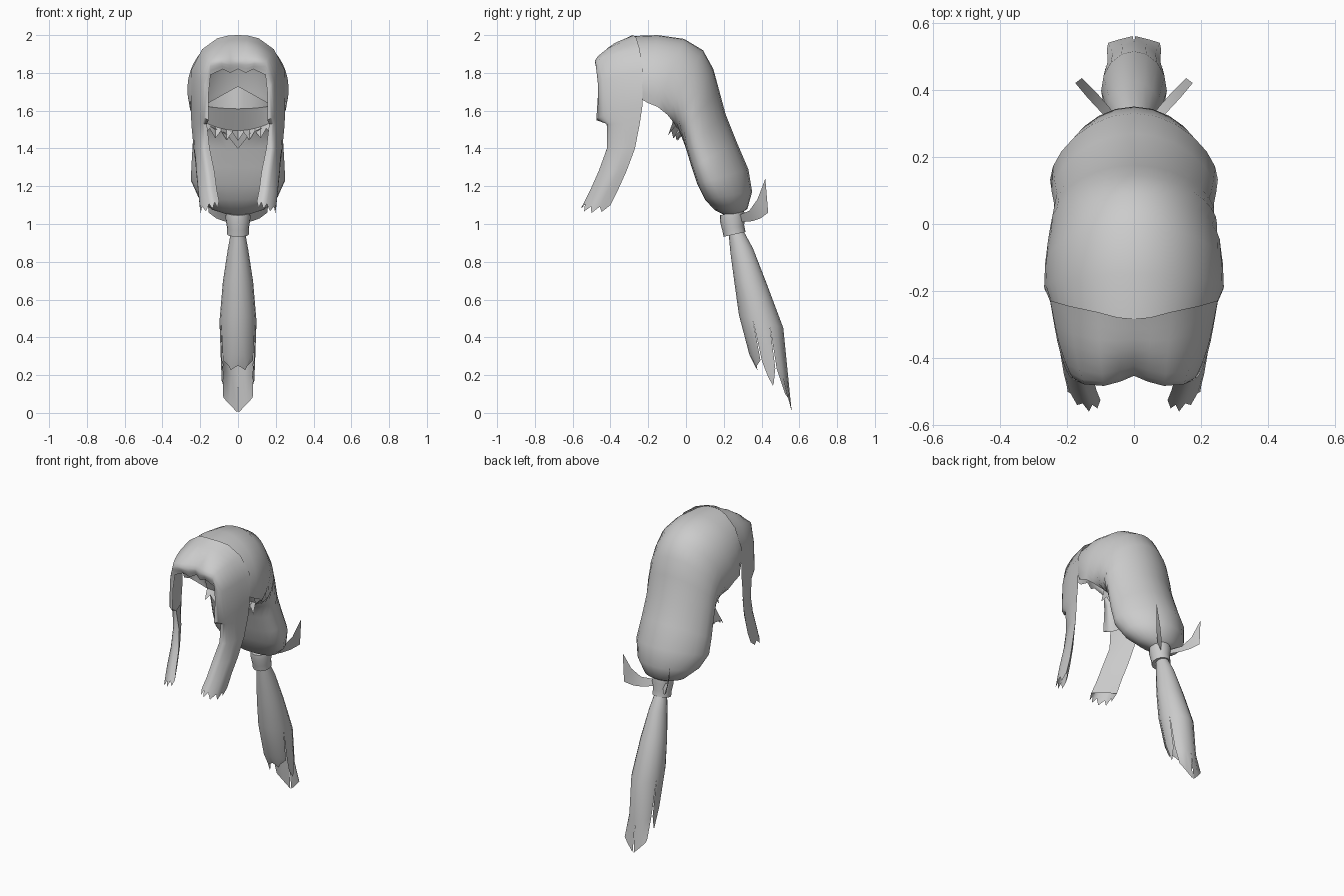
import bpy, bmesh, math
from mathutils import Vector as V

if "Cube" in bpy.data.objects:
    bpy.data.objects.remove(bpy.data.objects["Cube"])

mat = bpy.data.materials.new("hair_grey")
mat.diffuse_color = (0.6, 0.6, 0.6, 1)
mat.use_nodes = True
mat.node_tree.nodes["Principled BSDF"].inputs["Base Color"].default_value = mat.diffuse_color


def finish(name, bm, mirror=False, angle=50):
    bmesh.ops.remove_doubles(bm, verts=bm.verts[:], dist=0.0005)
    bmesh.ops.recalc_face_normals(bm, faces=bm.faces[:])
    me = bpy.data.meshes.new(name)
    bm.to_mesh(me)
    bm.free()
    me.materials.append(mat)
    ob = bpy.data.objects.new(name, me)
    bpy.context.collection.objects.link(ob)
    if mirror:
        m = ob.modifiers.new("Mirror", 'MIRROR')
        m.merge_threshold = 0.001
    bpy.ops.object.select_all(action='DESELECT')
    ob.select_set(True)
    bpy.context.view_layer.objects.active = ob
    bpy.ops.object.shade_smooth_by_angle(angle=math.radians(angle))
    return ob


def loft(bm, rows):
    """Skin a grid of points; returns the grid of vertices."""
    g = [[bm.verts.new(p) for p in r] for r in rows]
    for a, b in zip(g, g[1:]):
        for i in range(len(a) - 1):
            bm.faces.new((a[i], a[i + 1], b[i + 1], b[i]))
    return g


def spline(pts, n):
    """Evenly sampled smooth curve through the points."""
    p = [V(q) for q in pts]
    p = [2 * p[0] - p[1]] + p + [2 * p[-1] - p[-2]]
    out = []
    for k in range(n + 1):
        u = k / n * (len(pts) - 1)
        i = min(int(u), len(pts) - 2)
        t = u - i
        a, b, c, d = p[i:i + 4]
        out.append(0.5 * (2 * b + (c - a) * t + (2 * a - 5 * b + 4 * c - d) * t * t
                          + (3 * b - a - 3 * c + d) * t ** 3))
    return out


# Back hair: open hood that closes into a bag above the tie
# outer y, z, inner y, z, half width, half sweep angle, roundness of the back
stations = [
    (-.29, 1.995, -.235, 1.66, .243, 105, 1), (-.15, 2.0, -.20, 1.64, .268, 105, 1),
    (-.01, 1.98, -.15, 1.62, .265, 105, 1), (.09, 1.92, -.10, 1.58, .258, 110, 1.2),
    (.145, 1.82, -.06, 1.53, .248, 135, 1.4), (.175, 1.71, -.03, 1.48, .240, 165, 1.6),
    (.21, 1.58, .0, 1.40, .238, 180, 1.8),
    (.27, 1.43, .03, 1.30, .245, 180, 1.9), (.33, 1.29, .06, 1.21, .250, 180, 1.9),
    (.35, 1.17, .10, 1.13, .210, 180, 1.7), (.325, 1.08, .15, 1.075, .140, 180, 1.3),
    (.28, 1.05, .20, 1.05, .055, 180, 1)]
rows = []
for oy, oz, ey, ez, w, sweep, p in stations:
    low = math.cos(math.radians(sweep))
    row = []
    for k in range(25):
        a = math.radians(sweep) * (k / 12 - 1)
        f = max(0, (math.cos(a) - low) / (1 - low)) ** p
        row.append((w * math.sin(a), ey + (oy - ey) * f, ez + (oz - ez) * f))
    rows.append(row)
bm = bmesh.new()
loft(bm, rows)
finish("back_hair", bm)

# Nape lining inside the hood, ending in spikes
bm = bmesh.new()
back, ridge, hem, tips = [], [], [], []
for k in range(-6, 7):
    x = .03 * k
    s = (k / 6) ** 2
    back.append((x, .10 - .06 * s, 1.73 - .10 * abs(k / 6)))
    ridge.append((x, -.07 - .03 * s, 1.61 + .015 * s))
    hem.append((x, .0 - .07 * s, 1.495 + .045 * s))
    tips.append((x, -.045 - .05 * s, (1.44 if k % 2 == 0 else 1.485) + .03 * s))
loft(bm, [back, ridge, hem, tips])
finish("nape_lining", bm, angle=30)

# Fringe and side locks: each row runs from the inner front edge to the rear edge
half = [
    [(0, -.44, 1.82), (0, -.45, 1.87), (0, -.38, 1.95), (0, -.283, 2.0)],
    [(.04, -.455, 1.80), (.04, -.467, 1.87), (.045, -.39, 1.95), (.05, -.278, 1.998)],
    [(.08, -.465, 1.82), (.09, -.48, 1.87), (.10, -.395, 1.94), (.11, -.262, 1.983)],
    [(.145, -.46, 1.79), (.15, -.475, 1.86), (.175, -.38, 1.90), (.19, -.245, 1.925)],
    [(.155, -.465, 1.70), (.185, -.455, 1.75), (.222, -.36, 1.78), (.25, -.228, 1.81)],
    [(.155, -.475, 1.55), (.195, -.45, 1.57), (.226, -.36, 1.60), (.25, -.23, 1.63)],
    [(.165, -.42, 1.53), (.20, -.41, 1.53), (.228, -.34, 1.53), (.247, -.245, 1.53)],
    [(.15, -.41, 1.40), (.19, -.415, 1.40), (.225, -.34, 1.40), (.235, -.27, 1.40)],
    [(.125, -.45, 1.28), (.17, -.46, 1.28), (.218, -.39, 1.28), (.22, -.315, 1.28)],
    [(.112, -.495, 1.18), (.155, -.505, 1.18), (.208, -.45, 1.17), (.205, -.36, 1.18)],
    [(.10, -.525, 1.12), (.142, -.54, 1.11), (.198, -.49, 1.09), (.20, -.40, 1.10)]]
bm = bmesh.new()
g = loft(bm, [spline(r, 10) for r in half])
# Inner side of each lock
inner = []
for r in g[6:]:
    mid = (r[0].co + r[-1].co) / 2 + V((-.01, 0, 0))
    inner.append([r[0].co.copy(), mid, r[-1].co.copy()])
loft(bm, inner)
# Pointed lock ends
last = g[-1]
for k in range(0, 10, 2):
    a, m, b = last[k], last[k + 1], last[k + 2]
    tip = bm.verts.new(m.co + V((-.003, -.018, -.032)))
    bm.faces.new((a, m, tip))
    bm.faces.new((m, b, tip))
finish("fringe_and_side_locks", bm, mirror=True)

# Hair tie: flared tilted band with closed rims
bm = bmesh.new()
rows = []
for y, z, r in ((.243, 1.06, .045), (.243, 1.06, .064), (.245, 1.03, .066), (.25, .98, .058),
                (.257, .945, .058), (.257, .945, .035)):
    rows.append([(r * math.sin(a), y + r * math.cos(a), z + .22 * r * math.cos(a))
                 for a in (k * math.tau / 16 for k in range(17))])
loft(bm, rows)
finish("hair_tie", bm)

# Ribbon ends flaring out of the tie
bm = bmesh.new()
loft(bm, [[(.05, .285, 1.05), (.035, .295, 1.01)],
          [(.10, .335, 1.07), (.075, .35, 1.015)],
          [(.14, .378, 1.13), (.115, .395, 1.03)],
          [(.175, .42, 1.24), (.155, .435, 1.06)]])
finish("ribbon_end", bm, mirror=True)

# Ponytail: tapered tube that splits into broad strands
bm = bmesh.new()
N = 16


def ring(yf, zf, yb, zb, w):
    out = []
    for k in range(N + 1):
        a = k * math.tau / N
        c = (1 - math.cos(a)) / 2          # 0 at the front, 1 at the back
        out.append(V((w * math.sin(a), yf + (yb - yf) * c, zf + (zb - zf) * c)))
    return out


tube = [ring(.225, .96, .295, .98, .035), ring(.235, .85, .355, .87, .055),
        ring(.255, .70, .425, .69, .080), ring(.28, .52, .515, .45, .098)]
loft(bm, tube)
base, low = tube[-1], ring(.335, .31, .54, .20, .090)
# ring columns of each strand on one side, and where they end
strands = [((0, 1, 2, 3), [(0, .365, .25), (.02, .37, .24), (.038, .378, .225), (.05, .375, .25)]),
           ((3, 4, 5), [(.075, .435, .19), (.085, .46, .145), (.085, .465, .16)]),
           ((5, 6, 7, 8), [(.08, .525, .10), (.077, .54, .08), (.045, .55, .045), (.004, .56, .003)])]
for cols, ends in strands:
    mid = sum((low[c] for c in cols), V()) / len(cols)
    top = [base[c] for c in cols]
    middle = [low[c].lerp(mid, .1) if c in (3, 5) else low[c] for c in cols]
    for s in (1, -1):
        loft(bm, [[(s * p[0], p[1], p[2]) for p in r] for r in (top, middle, ends)])
finish("ponytail", bm)
